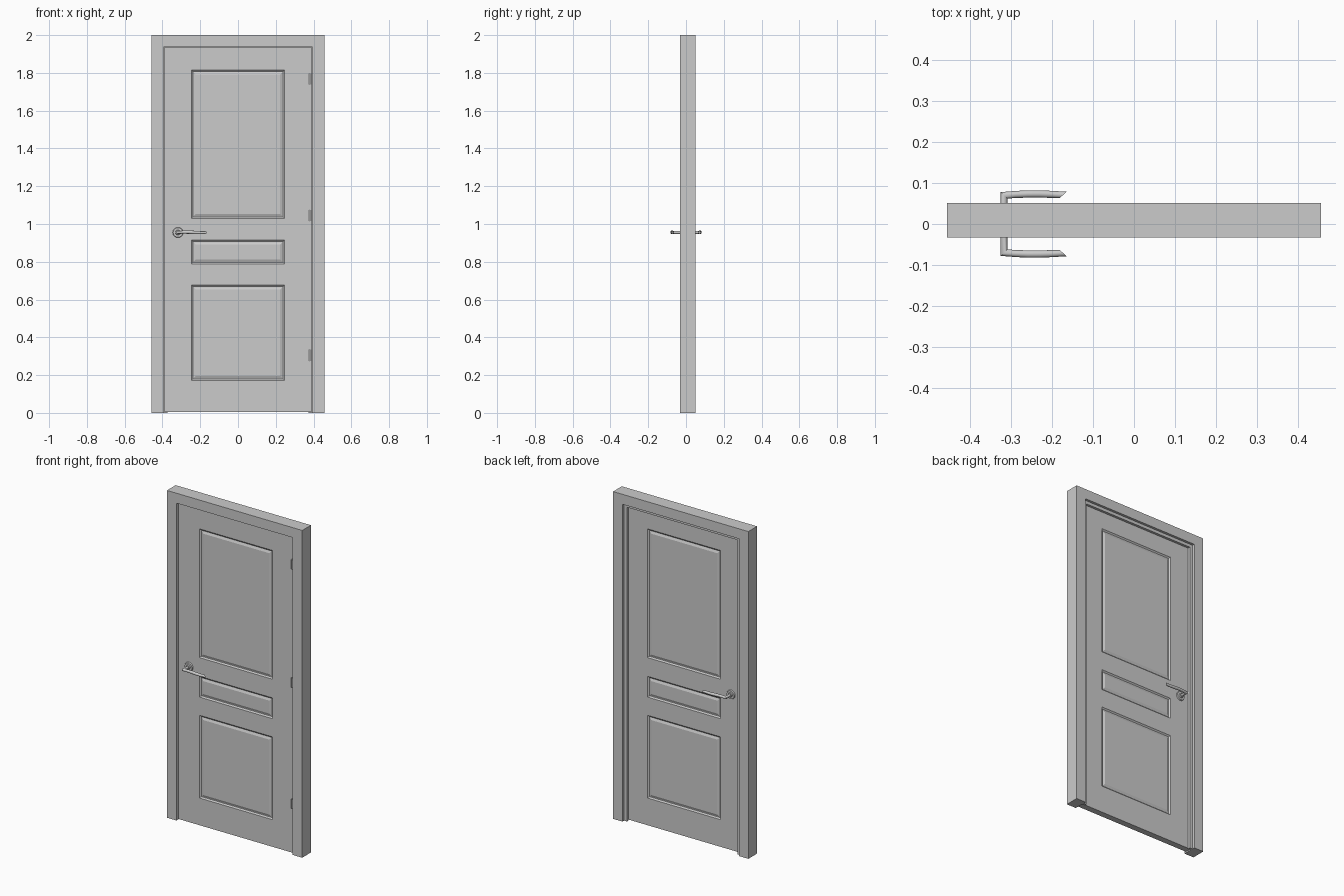
import bpy, bmesh, math
from mathutils import Vector, Matrix

if "Cube" in bpy.data.objects:
    bpy.data.objects.remove(bpy.data.objects["Cube"])


def finish(bm, name):
    bmesh.ops.recalc_face_normals(bm, faces=bm.faces)
    me = bpy.data.meshes.new(name)
    bm.to_mesh(me)
    bm.free()
    ob = bpy.data.objects.new(name, me)
    bpy.context.collection.objects.link(ob)
    return ob


def smooth(ob, angle=35):
    bpy.ops.object.select_all(action='DESELECT')
    ob.select_set(True)
    bpy.context.view_layer.objects.active = ob
    bpy.ops.object.shade_smooth_by_angle(angle=math.radians(angle))


def portal(name, outer, top, inner, inner_top, y0, y1):
    """Upside-down U outline extruded along y."""
    pts = [(-outer, 0), (-outer, top), (outer, top), (outer, 0),
           (inner, 0), (inner, inner_top), (-inner, inner_top), (-inner, 0)]
    bm = bmesh.new()
    a = [bm.verts.new((x, y0, z)) for x, z in pts]
    b = [bm.verts.new((x, y1, z)) for x, z in pts]
    for i in range(8):
        j = (i + 1) % 8
        bm.faces.new((a[i], a[j], b[j], b[i]))
    for i, j in ((0, 1), (1, 2), (2, 3)):
        for v in (a, b):
            bm.faces.new((v[i], v[j], v[6 - j + 1], v[6 - i + 1]))
    return finish(bm, name)


def mirror_y(ob):
    m = ob.modifiers.new("mirror", 'MIRROR')
    m.use_axis = (False, True, False)


def cylinder(name, r1, r2, depth, loc, axis_y=False, segs=24):
    bm = bmesh.new()
    rot = Matrix.Rotation(math.pi / 2, 4, 'X') if axis_y else Matrix()
    bmesh.ops.create_cone(bm, cap_ends=True, segments=segs, radius1=r1, radius2=r2,
                          depth=depth, matrix=Matrix.Translation(loc) @ rot)
    ob = finish(bm, name)
    smooth(ob)
    return ob


# Frame and door stop
portal("door_frame", 0.457, 2.0, 0.393, 1.939, -0.033, 0.051)
portal("door_stop", 0.393, 1.939, 0.374, 1.92, 0.021, 0.036)

# Door leaf: front half with three moulded panels, mirrored to the back
T = 0.019
xs = [-0.39, -0.247, 0.247, 0.39]
zs = [0.005, 0.171, 0.677, 0.788, 0.915, 1.029, 1.816, 1.936]
bm = bmesh.new()
grid = [[bm.verts.new((x, -T, z)) for x in xs] for z in zs]
panels = []
for k in range(len(zs) - 1):
    for i in range(3):
        f = bm.faces.new((grid[k][i], grid[k][i + 1], grid[k + 1][i + 1], grid[k + 1][i]))
        f.normal_update()
        if i == 1 and k in (1, 3, 5):
            panels.append(f)
border = [e for e in bm.edges if e.is_boundary]
for thick, depth in ((0.003, -0.003), (0.005, -0.004), (0.004, 0.0), (0.012, 0.005)):
    bmesh.ops.inset_individual(bm, faces=panels, thickness=thick, depth=depth,
                               use_even_offset=True)
rim = bmesh.ops.extrude_edge_only(bm, edges=border)
for v in rim["geom"]:
    if isinstance(v, bmesh.types.BMVert):
        v.co.y = 0
mirror_y(finish(bm, "door_leaf"))

# Hinge knuckles
for z in (0.305, 1.045, 1.768):
    cylinder("hinge", 0.006, 0.006, 0.06, Vector((0.382, -0.021, z)), segs=12)

# Lever handles on both sides
HX, HZ = -0.318, 0.955
plate = cylinder("handle_rose", 0.025, 0.028, 0.008, Vector((HX, 0.022, HZ)), True, 32)
collar = cylinder("handle_collar", 0.012, 0.014, 0.008, Vector((HX, 0.029, HZ)), True)

# Rings: centre x, centre y, half width x, half width y, z offset, half height
rings = [(-0.318, 0.018, -0.008, 0, 0, 0.008),
         (-0.318, 0.070, -0.008, 0.008, 0, 0.008),
         (-0.290, 0.0722, 0, 0.0085, 0.002, 0.008),
         (-0.260, 0.0735, 0, 0.0090, 0.002, 0.009),
         (-0.230, 0.0735, 0, 0.0090, 0.000, 0.009),
         (-0.200, 0.0725, 0, 0.0085, -0.001, 0.008),
         (-0.173, 0.0715, 0.008, 0.0075, 0.000, 0.007)]
N = 16
bm = bmesh.new()
loops = []
for cx, cy, ux, uy, dz, hz in rings:
    loops.append([bm.verts.new((cx + ux * math.cos(t), cy + uy * math.cos(t),
                                HZ + dz + hz * math.sin(t)))
                  for t in (2 * math.pi * i / N for i in range(N))])
for a, b in zip(loops, loops[1:]):
    for i in range(N):
        j = (i + 1) % N
        bm.faces.new((a[i], a[j], b[j], b[i]))
bm.faces.new(loops[0])
bm.faces.new(loops[-1])
lever = finish(bm, "handle_lever")
smooth(lever)
for ob in (plate, collar, lever):
    mirror_y(ob)
